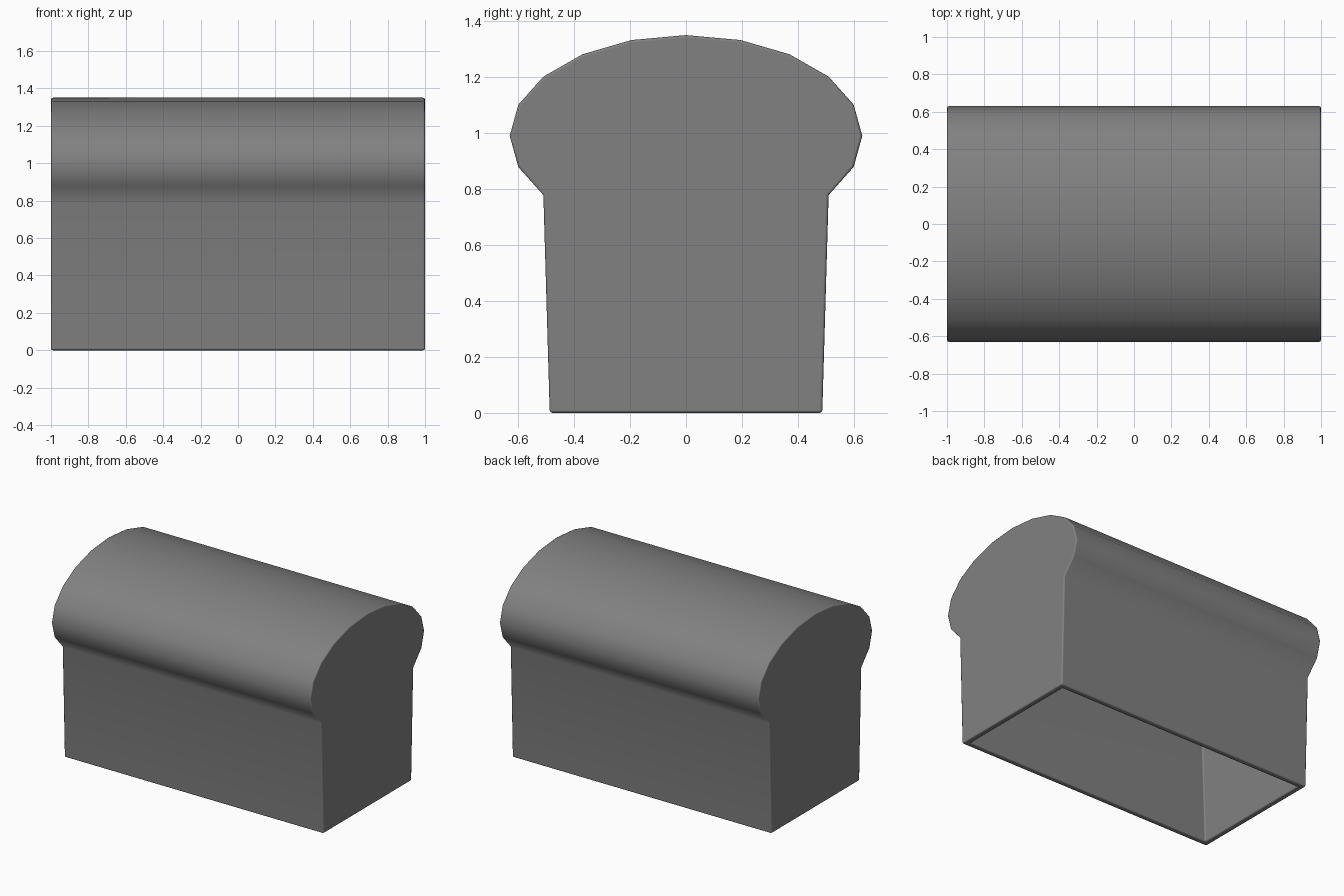
import bpy
import bmesh
from math import sin, cos, radians

cube = bpy.data.objects.get("Cube")
if cube:
    bpy.data.objects.remove(cube, do_unlink=True)

WALL = 0.04


def make_material(name, colour):
    mat = bpy.data.materials.new(name)
    mat.use_nodes = True
    mat.diffuse_color = colour
    bsdf = next(n for n in mat.node_tree.nodes if n.type == "BSDF_PRINCIPLED")
    bsdf.inputs["Base Color"].default_value = colour
    return mat


def loaf_profile(shrink):
    """Tapered walls under an elliptical domed crown, as (y, z) points."""
    base = 0.487 - shrink
    crown = [((0.63 - shrink) * cos(radians(a)),
              0.99 + (0.36 - shrink) * sin(radians(a)))
             for a in range(-36, 217, 18)]
    return [(base, 0)] + crown + [(-base, 0)]


def add_skin(bm, shrink):
    """Extruded profile with both ends closed and the bottom left open."""
    half = 1 - shrink
    rings = [[bm.verts.new((x, y, z)) for y, z in loaf_profile(shrink)]
             for x in (-half, half)]
    left, right = rings
    faces = [bm.faces.new(left), bm.faces.new(right)]
    for i in range(len(left) - 1):
        faces.append(bm.faces.new((left[i], left[i + 1], right[i + 1], right[i])))
    return [left[0], left[-1], right[-1], right[0]]


# Hollow shell: outer skin, inner skin and the flat rim joining them
bm = bmesh.new()
outer = add_skin(bm, 0)
inner = add_skin(bm, WALL)
for i in range(4):
    j = (i + 1) % 4
    bm.faces.new((outer[i], outer[j], inner[j], inner[i]))
bmesh.ops.recalc_face_normals(bm, faces=bm.faces)
for face in bm.faces:
    face.smooth = True
mesh = bpy.data.meshes.new("loaf_shell")
bm.to_mesh(mesh)
bm.free()
mesh.materials.append(make_material("mid grey", (0.22, 0.22, 0.22, 1)))
shell = bpy.data.objects.new("loaf_shell", mesh)
bpy.context.collection.objects.link(shell)

# Small rounded edges around the ends and rim, with crisp flat faces
bevel = shell.modifiers.new("edge_rounding", "BEVEL")
bevel.width = 0.01
bevel.segments = 2
bevel.limit_method = "ANGLE"
bevel.angle_limit = radians(60)
weighted = shell.modifiers.new("clean_shading", "WEIGHTED_NORMAL")
weighted.keep_sharp = True
